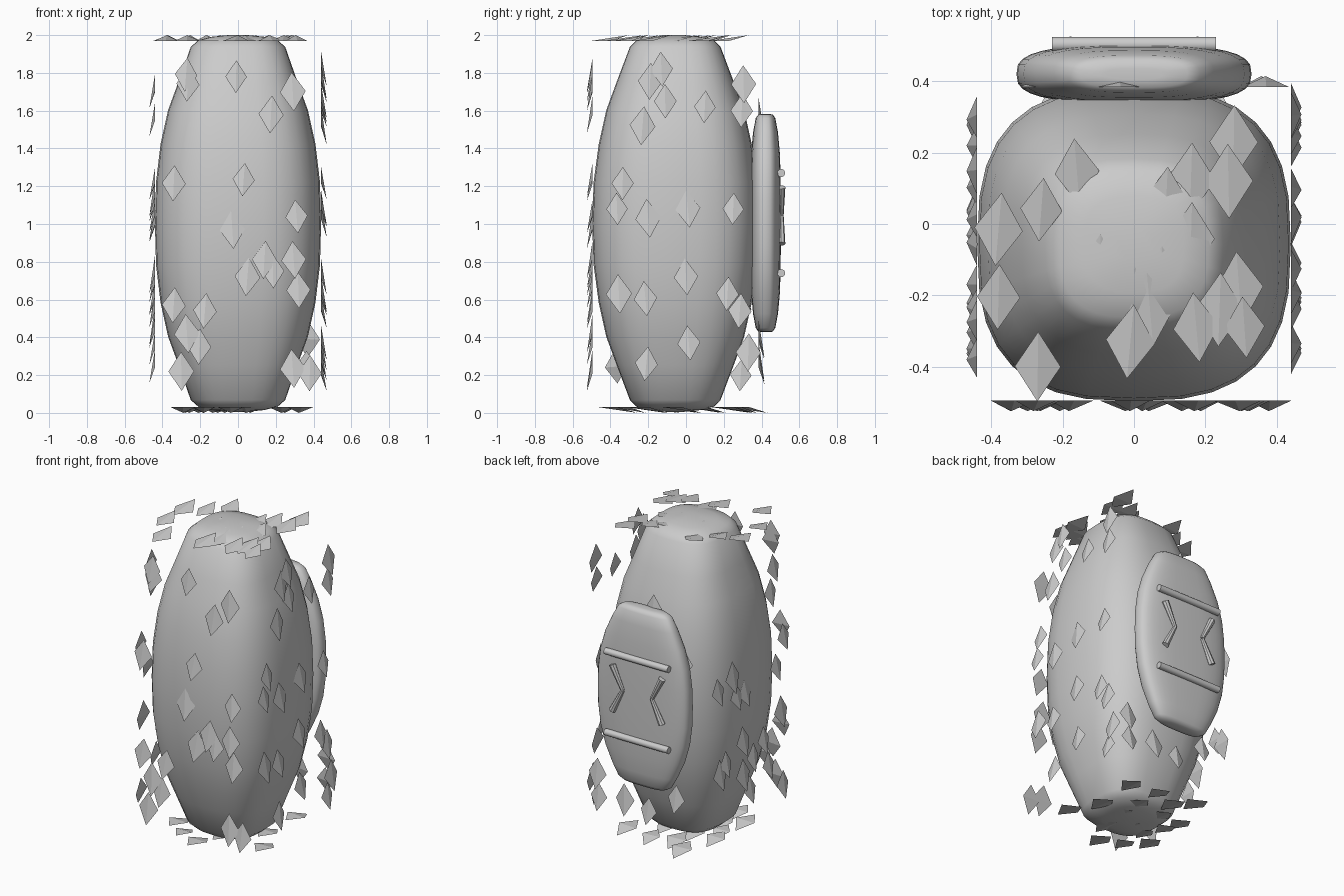
import bpy, bmesh, math, random
from mathutils import Vector

if "Cube" in bpy.data.objects:
    bpy.data.objects.remove(bpy.data.objects["Cube"])

random.seed(4)


def finish(name, bm, smooth=None):
    bmesh.ops.recalc_face_normals(bm, faces=bm.faces)
    me = bpy.data.meshes.new(name)
    bm.to_mesh(me)
    bm.free()
    ob = bpy.data.objects.new(name, me)
    bpy.context.collection.objects.link(ob)
    if smooth:
        bpy.ops.object.select_all(action='DESELECT')
        ob.select_set(True)
        bpy.context.view_layer.objects.active = ob
        bpy.ops.object.shade_smooth_by_angle(angle=math.radians(smooth))
    return ob


def capsule(name, center_y, center_z, profile, power, sides=32):
    """Stack of superellipse rings; profile = (half x, half y, dz), mirrored in z."""
    bm = bmesh.new()
    full = [(x, y, -z) for x, y, z in profile] + [p for p in reversed(profile) if p[2] > 0]
    rings = []
    for hx, hy, dz in full:
        ring = []
        for i in range(sides):
            a = 2 * math.pi * i / sides
            c, s = math.cos(a), math.sin(a)
            ring.append(bm.verts.new((
                hx * math.copysign(abs(c) ** (2 / power), c),
                center_y + hy * math.copysign(abs(s) ** (2 / power), s),
                center_z + dz)))
        rings.append(ring)
    for a, b in zip(rings, rings[1:]):
        for i in range(sides):
            j = (i + 1) % sides
            bm.faces.new((a[i], a[j], b[j], b[i]))
    bm.faces.new(rings[0])
    bm.faces.new(rings[-1])
    return finish(name, bm, 65)


# Main body: rounded barrel with domed ends
body = [(.05, .05, .997), (.14, .135, .988), (.21, .205, .97), (.25, .24, .935),
        (.315, .31, .75), (.37, .365, .60), (.41, .405, .42), (.434, .432, .22),
        (.44, .44, 0)]
capsule("body", -0.057, 1.003, body, 2.75)

# Flat pad on the back
pad = [(.08, .015, .578), (.15, .038, .575), (.185, .052, .555), (.225, .066, .48),
       (.275, .076, .37), (.31, .08, .25), (.327, .081, .12), (.33, .082, 0)]
capsule("back_pad", 0.421, 1.005, pad, 2.9)


def rod(name, a, b, r1, r2, sides):
    a, b = Vector(a), Vector(b)
    bm = bmesh.new()
    bmesh.ops.create_cone(bm, cap_ends=True, segments=sides, radius1=r1, radius2=r2,
                          depth=(b - a).length)
    ob = finish(name, bm, 40)
    ob.location = (a + b) / 2
    ob.rotation_euler = (b - a).to_track_quat('Z', 'Y').to_euler()
    return ob


# Horizontal bars and bent handles on the pad
for z, n in ((1.27, "upper_bar"), (0.74, "lower_bar")):
    rod(n, (-.23, .504, z), (.23, .504, z), .021, .021, 16)
for s in (-1, 1):
    for dz in (-1, 1):
        rod("handle_limb", (s * .105, .504, 1.045), (s * .18, .504, 1.045 + dz * .15),
            .013, .022, 8)


# Pointed scales lying on the six sides of the body's bounding box
def scales(name, origin, u, v, n, spots):
    origin, u, v, n = map(Vector, (origin, u, v, n))
    bm = bmesh.new()
    for p in spots:
        k = random.uniform(.85, 1.05)
        t = random.uniform(-.1, .1)
        pu = u * math.cos(t) + v * math.sin(t)
        pv = v * math.cos(t) - u * math.sin(t)
        c = origin + Vector(p)
        tip, left, right, out = [bm.verts.new(q) for q in (
            c + pv * .1 * k, c - pu * .066 * k, c + pu * .066 * k,
            c - pv * .1 * k + n * .03)]
        for f in ((tip, left, out), (tip, out, right), (left, right, out), (tip, right, left)):
            bm.faces.new(f)
    finish(name, bm)


X, Y, Z = Vector((1, 0, 0)), Vector((0, 1, 0)), Vector((0, 0, 1))
front = [(-.275, 1.79), (-.265, 1.74), (-.01, 1.78), (.29, 1.7), (.175, 1.58), (-.34, 1.215),
         (.03, 1.235), (.31, 1.04), (-.03, .97), (.14, .81), (.185, .75), (.295, .81),
         (.05, .72), (.32, .65), (-.34, .57), (-.175, .54), (-.27, .42), (-.205, .35),
         (-.3, .22), (.29, .235), (.38, .21)]
right = [(-.19, 1.755), (-.13, 1.82), (-.11, 1.65), (-.23, 1.52), (.1, 1.62), (.305, 1.74),
         (.295, 1.6), (-.335, 1.215), (-.365, 1.08), (-.2, 1.03), (.01, 1.08), (.25, 1.08),
         (-.355, .63), (-.215, .605), (0, .72), (.22, .63), (.285, .54), (.015, .37),
         (-.21, .26), (.29, .2), (.33, .32)]
left = [(.3, 1.1), (.15, 1.14), (.02, .99), (-.375, 1.21), (.04, .68), (.22, .6), (-.06, .54),
        (-.17, .61), (.28, .55), (.04, .46), (-.03, .34), (-.22, .43), (-.37, .245),
        (-.35, .73), (-.3, 1.04), (-.27, 1.7), (-.24, 1.55), (.11, 1.0)]
back = [(.37, .39), (.36, .24), (.17, .27), (0, .24), (-.2, .37), (-.04, 1.57),
        (-.25, 1.27), (.2, 1.1)]
top = [(.28, .23), (.265, .12), (.16, .125), (.09, .06), (-.16, .145), (-.26, .04),
       (-.38, -.015), (-.38, -.205), (.16, -.04), (-.095, -.13), (.075, -.16), (-.005, -.21),
       (.045, -.24), (-.01, -.33), (.175, -.29), (.295, -.18), (.24, -.24), (.31, -.29),
       (-.27, -.4)]
bottom = [(.24, .26), (.05, .29), (-.2, .33), (-.1, .24), (.06, .11), (.23, -.02), (.07, -.04),
          (-.13, .09), (.04, -.21), (-.07, -.12), (-.25, -.01), (-.28, .09), (-.04, -.36),
          (-.18, -.3), (-.29, -.2), (-.19, -.13), (.33, -.2)]

scales("front_scales", -.495 * Y, X, Z, -Y, [(a, 0, b) for a, b in front])
scales("back_scales", .385 * Y, X, Z, Y, [(a, 0, b) for a, b in back])
scales("right_scales", .44 * X, Y, Z, X, [(0, a, b) for a, b in right])
scales("left_scales", -.44 * X, Y, Z, -X, [(0, a, b) for a, b in left])
scales("top_scales", 1.97 * Z, X, -Y, Z, [(a, b, 0) for a, b in top])
scales("bottom_scales", .03 * Z, X, -Y, -Z, [(a, b, 0) for a, b in bottom])
